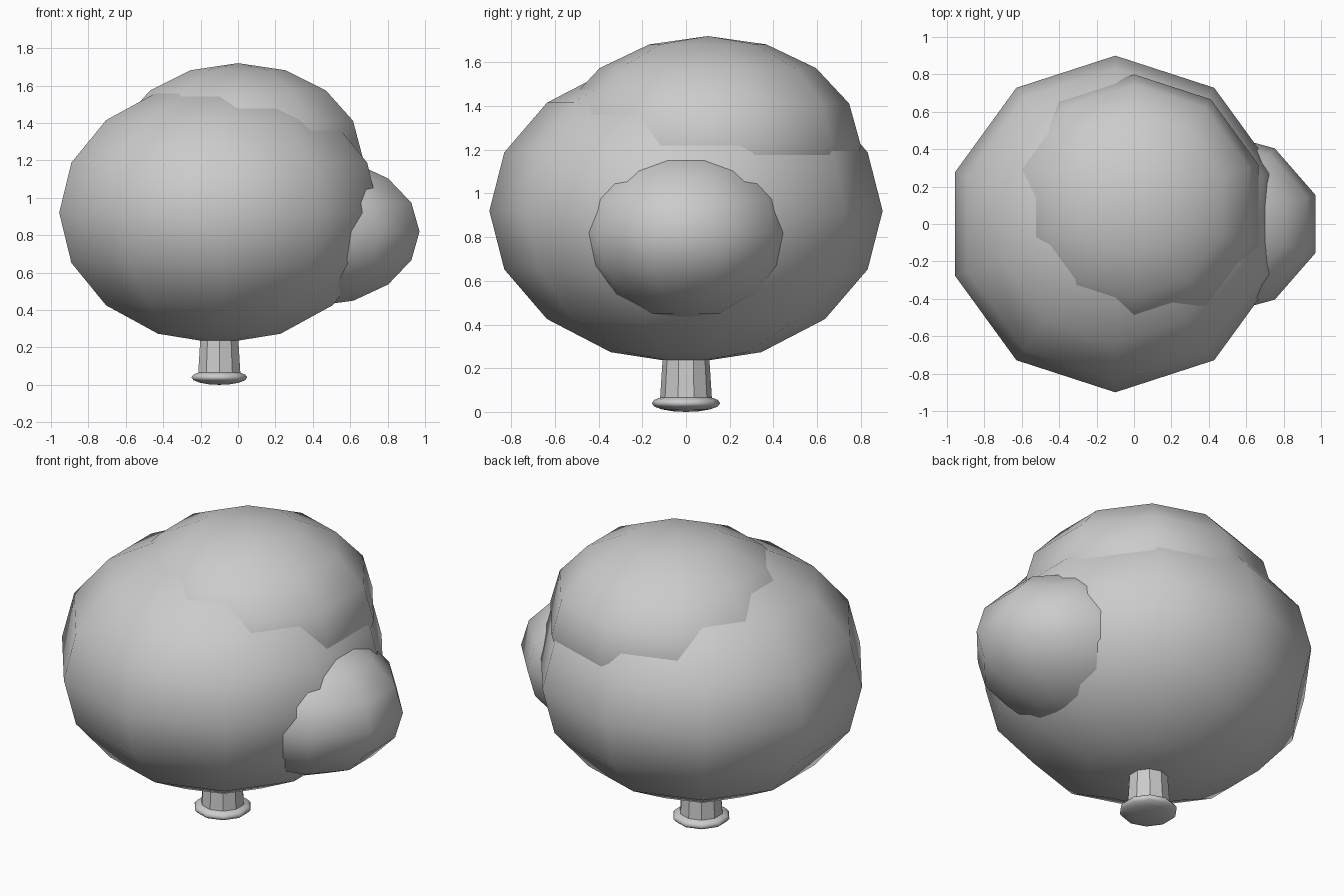
import bpy

cube = bpy.data.objects.get("Cube")
if cube:
    bpy.data.objects.remove(cube, do_unlink=True)

# One plain grey for the whole tree
grey = bpy.data.materials.new("light_grey")
grey.use_nodes = True
grey.diffuse_color = (0.6, 0.6, 0.6, 1)
grey.node_tree.nodes["Principled BSDF"].inputs["Base Color"].default_value = (0.6, 0.6, 0.6, 1)


def finish(name):
    obj = bpy.context.object
    obj.name = name
    obj.data.materials.append(grey)
    bpy.ops.object.transform_apply(location=False, rotation=True, scale=True)
    bpy.ops.object.shade_smooth()
    return obj


def ellipsoid(name, centre, radii):
    # Low-poly sphere with corners on the x axis
    bpy.ops.mesh.primitive_uv_sphere_add(segments=10, ring_count=8, radius=1, location=centre)
    bpy.context.object.scale = radii
    return finish(name)


# Foliage clumps
ellipsoid("main_foliage", (-0.1, 0, 0.92), (0.9, 0.9, 0.7))
ellipsoid("upper_foliage", (0, 0.1, 1.22), (0.7, 0.7, 0.5))
ellipsoid("side_foliage", (0.4, 0, 0.82), (0.6, 0.5, 0.4))

# Root base
ellipsoid("root_base", (-0.1, 0, 0.04), (0.157, 0.157, 0.04))

# Tapered trunk
bpy.ops.mesh.primitive_cone_add(vertices=10, radius1=0.12, radius2=0.098, depth=0.34,
                                location=(-0.1, 0, 0.21))
finish("trunk")
bpy.ops.object.shade_smooth_by_angle()
